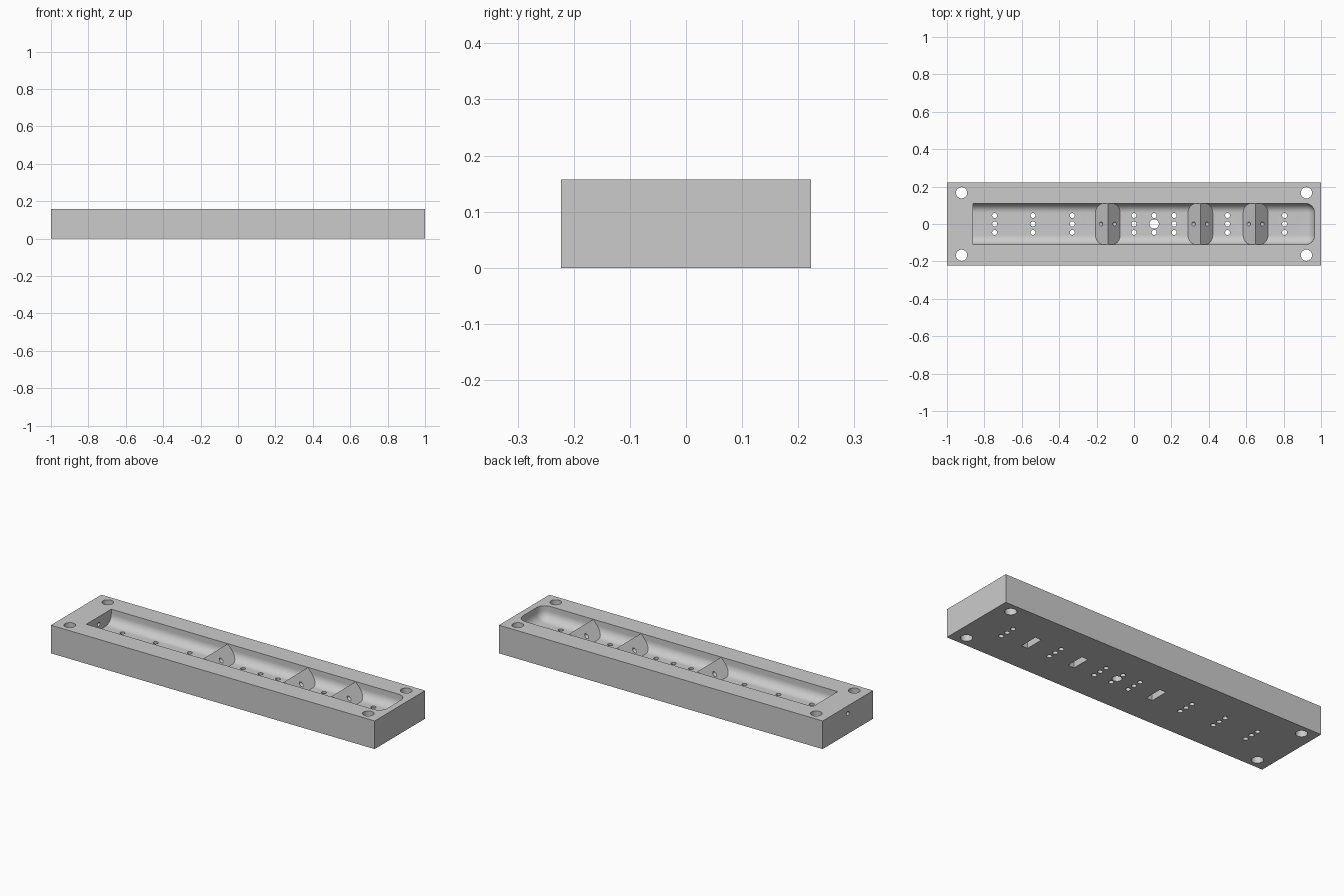
import bpy
import bmesh
import math
from mathutils import Matrix, Vector

LENGTH, WIDTH, HEIGHT = 2.0, 0.445, 0.157
FLOOR = 0.08
DIVIDERS = (-0.14, 0.355, 0.65)

old = bpy.data.objects.get("Cube")
if old:
    bpy.data.objects.remove(old, do_unlink=True)

grey = bpy.data.materials.new("plain grey")
grey.use_nodes = True
colour = (0.6, 0.6, 0.6, 1)
grey.diffuse_color = colour
grey.node_tree.nodes["Principled BSDF"].inputs["Base Color"].default_value = colour


def make_object(name, bm):
    bmesh.ops.recalc_face_normals(bm, faces=bm.faces)
    mesh = bpy.data.meshes.new(name)
    bm.to_mesh(mesh)
    bm.free()
    mesh.materials.append(grey)
    obj = bpy.data.objects.new(name, mesh)
    bpy.context.collection.objects.link(obj)
    return obj


def add_box(bm, low, high):
    low, high = Vector(low), Vector(high)
    matrix = Matrix.Translation((low + high) / 2) @ Matrix.Diagonal((*(high - low), 1))
    bmesh.ops.create_cube(bm, size=1, matrix=matrix)


def add_drill(bm, centre, radius, depth, sides, turn=Matrix()):
    bmesh.ops.create_cone(bm, cap_ends=True, segments=sides, radius1=radius,
                          radius2=radius, depth=depth,
                          matrix=Matrix.Translation(centre) @ turn)


def subtract(target, cutter):
    mod = target.modifiers.new("cut", "BOOLEAN")
    mod.operation, mod.solver, mod.object = "DIFFERENCE", "EXACT", cutter
    bpy.context.view_layer.objects.active = target
    bpy.ops.object.modifier_apply(modifier=mod.name)
    bpy.data.objects.remove(cutter, do_unlink=True)


# Solid block
bm = bmesh.new()
add_box(bm, (-LENGTH / 2, -WIDTH / 2, 0), (LENGTH / 2, WIDTH / 2, HEIGHT))
block = make_object("channel_block", bm)

# Channel cutter, rounded everywhere except the square end
bm = bmesh.new()
start = -0.86
add_box(bm, (start, -0.11, FLOOR), (0.965, 0.11, 0.3))
rounded = []
for edge in bm.edges:
    mid = (edge.verts[0].co + edge.verts[1].co) / 2
    if mid.x > start + 0.01 and mid.z < 0.29:
        rounded.append(edge)
bmesh.ops.bevel(bm, geom=rounded, offset=0.05, segments=10, profile=0.5,
                affect="EDGES", clamp_overlap=True)
channel = make_object("channel_cutter", bm)

# Ridged dividers left standing in the channel
bm = bmesh.new()
ridge, slope = HEIGHT - 0.001, 0.067 / (HEIGHT - FLOOR)
half = slope * ridge
for x in DIVIDERS:
    corners = ((x - half, 0), (x, ridge), (x + half, 0))
    face = bm.faces.new([bm.verts.new((px, -0.2, pz)) for px, pz in corners])
    moved = bmesh.ops.extrude_face_region(bm, geom=[face])["geom"]
    bmesh.ops.translate(bm, vec=(0, 0.4, 0),
                        verts=[v for v in moved if isinstance(v, bmesh.types.BMVert)])
subtract(channel, make_object("divider_wedges", bm))
subtract(block, channel)

# Pockets under the dividers
bm = bmesh.new()
for x in DIVIDERS:
    add_box(bm, (x - 0.019, -0.052, -0.1), (x + 0.019, 0.052, 0.12))
subtract(block, make_object("pocket_cutter", bm))

# Corner bolt holes, drain hole and rows of small floor holes
bm = bmesh.new()
for x in (-0.922, 0.922):
    for y in (-0.167, 0.167):
        add_drill(bm, (x, y, 0.08), 0.03, 0.4, 24)
drain = 0.108
add_drill(bm, (drain, 0, 0.08), 0.025, 0.4, 24)
for x in (-0.745, -0.54, -0.33, 0, drain, 0.215, 0.5, 0.805):
    for y in (-0.045, 0, 0.045):
        if x != drain or y:
            add_drill(bm, (x, y, 0.08), 0.0135, 0.4, 16)
subtract(block, make_object("hole_cutter", bm))

# Lengthwise bore from the square end through every divider
bm = bmesh.new()
add_drill(bm, (-0.2, 0, 0.114), 0.011, 1.82, 16, Matrix.Rotation(math.pi / 2, 4, "Y"))
subtract(block, make_object("bore_cutter", bm))

bpy.ops.object.select_all(action="DESELECT")
block.select_set(True)
bpy.context.view_layer.objects.active = block
bpy.ops.object.shade_smooth_by_angle(angle=math.radians(30))
